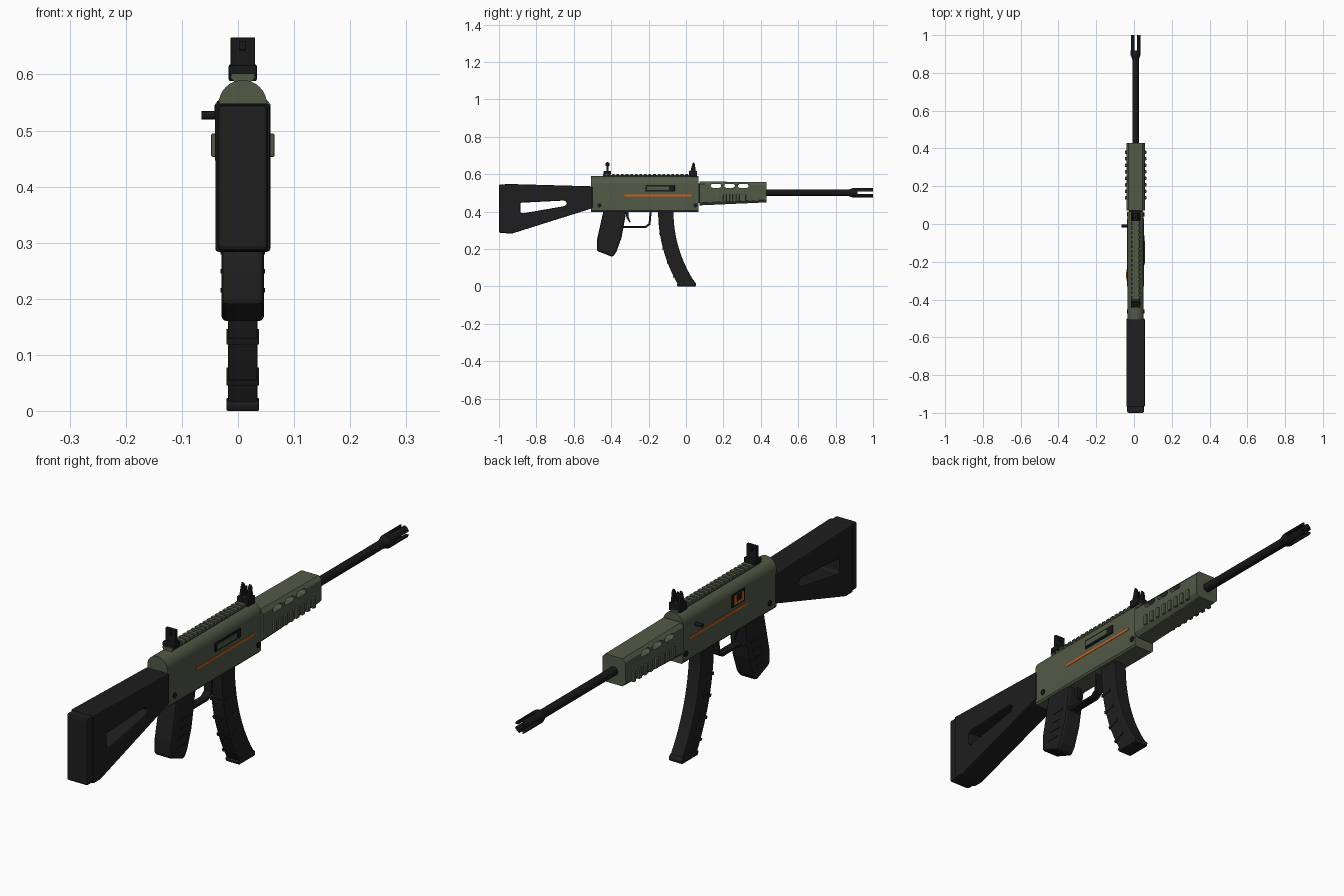
import bpy, bmesh, math
from mathutils import Matrix, Vector

if "Cube" in bpy.data.objects:
    bpy.data.objects.remove(bpy.data.objects["Cube"])

AXIS_X = 0.0085  # centre plane of the body; the side handle offsets the bounds


def material(name, rgb, rough=0.6):
    m = bpy.data.materials.new(name)
    m.use_nodes = True
    m.diffuse_color = (*rgb, 1)
    bsdf = m.node_tree.nodes["Principled BSDF"]
    bsdf.inputs["Base Color"].default_value = (*rgb, 1)
    bsdf.inputs["Roughness"].default_value = rough
    return m


GREEN = material("olive green", (0.085, 0.1, 0.062))
POLYMER = material("black polymer", (0.013, 0.013, 0.014))
METAL = material("black metal", (0.009, 0.009, 0.010))
ORANGE = material("orange", (0.6, 0.11, 0.012))


def finish(name, bm, mat, bevel=0, smooth=False):
    bmesh.ops.recalc_face_normals(bm, faces=bm.faces)
    me = bpy.data.meshes.new(name)
    bm.to_mesh(me)
    bm.free()
    ob = bpy.data.objects.new(name, me)
    ob.location.x = AXIS_X
    bpy.context.collection.objects.link(ob)
    if mat:
        me.materials.append(mat)
    if smooth:
        bpy.ops.object.select_all(action='DESELECT')
        ob.select_set(True)
        bpy.context.view_layer.objects.active = ob
        bpy.ops.object.shade_smooth_by_angle(angle=math.radians(35))
    if bevel:
        b = ob.modifiers.new("bevel", 'BEVEL')
        b.width, b.segments, b.limit_method = bevel, 2, 'ANGLE'
        b.angle_limit = math.radians(30)
    return ob


def prism(name, pts, lo, hi, mat, axis='x', bevel=0, smooth=False):
    """Extrude a (y, z) profile along x, or an (x, z) profile along y."""
    bm = bmesh.new()
    rings = []
    for d in (lo, hi):
        rings.append([bm.verts.new((d, a, b) if axis == 'x' else (a, d, b)) for a, b in pts])
    n = len(pts)
    for r in rings:
        bm.faces.new(r)
    for i in range(n):
        j = (i + 1) % n
        bm.faces.new((rings[0][i], rings[0][j], rings[1][j], rings[1][i]))
    return finish(name, bm, mat, bevel, smooth)


def box(name, x, y, z, mat, bevel=0):
    rect = [(y[0], z[0]), (y[1], z[0]), (y[1], z[1]), (y[0], z[1])]
    return prism(name, rect, x[0], x[1], mat, bevel=bevel)


def rod(name, start, end, r1, mat, r2=None, sides=24):
    a, b = Vector(start), Vector(end)
    bm = bmesh.new()
    rot = (b - a).to_track_quat('Z', 'Y').to_matrix().to_4x4()
    bmesh.ops.create_cone(bm, cap_ends=True, segments=sides, radius1=r1,
                          radius2=r1 if r2 is None else r2, depth=(b - a).length,
                          matrix=Matrix.Translation((a + b) / 2) @ rot)
    return finish(name, bm, mat, smooth=True)


def cut(ob, cutter):
    cutter.hide_render = cutter.hide_viewport = True
    m = ob.modifiers.new("cut", 'BOOLEAN')
    m.operation, m.object, m.solver = 'DIFFERENCE', cutter, 'EXACT'
    # cuts come before the bevel
    ob.modifiers.move(len(ob.modifiers) - 1, 0)


# Receiver: flat sides under a rounded top cover
W = 0.043
dome = [(W * math.cos(t), 0.547 + W * math.sin(t))
        for t in (math.pi * i / 16 for i in range(17))]
section = [(-W, 0.405), (-W + 0.006, 0.398), (W - 0.006, 0.398), (W, 0.405)] + dome
prism("receiver", section, -0.507, 0.067, GREEN, axis='y', smooth=True)

# Top rail with dovetail teeth
box("rail_core", (-0.015, 0.015), (-0.445, 0.06), (0.58, 0.595), GREEN)
tooth = [(-0.015, 0.587), (0.015, 0.587), (0.022, 0.595), (0.02, 0.602), (-0.02, 0.602), (-0.022, 0.595)]
for i in range(21):
    y = -0.445 + i * 0.0245
    prism("rail_tooth", tooth, y, y + 0.014, GREEN, axis='y')

# Handguard, tapered towards the muzzle, with through vents and side ribs
H = 0.0495
guard = [(-0.036, 0.433), (0.036, 0.433), (H, 0.447), (H, 0.547), (0.037, 0.561),
         (-0.037, 0.561), (-H, 0.547), (-H, 0.447)]
handguard = prism("handguard", guard, 0.072, 0.43, GREEN, axis='y', bevel=0.006)
for v in handguard.data.vertices:
    if v.co.y > 0.2:
        v.co.z += 0.016 if v.co.z < 0.5 else -0.004
for y in (0.16, 0.233, 0.306):
    slot = [(y + s * 0.018 + 0.0105 * math.cos(t), 0.5375 + 0.0105 * math.sin(t))
            for s, t0 in ((1, -math.pi / 2), (-1, math.pi / 2))
            for t in (t0 + math.pi * k / 6 for k in range(7))]
    cut(handguard, prism("vent_cutter", slot, -0.1, 0.1, None))
for side in (-1, 1):
    for i in range(8):
        y = 0.13 + i * 0.0345
        box("handguard_rib", (side * 0.045, side * 0.0565), (y, y + 0.017), (0.453, 0.495), GREEN, 0.003)
box("handguard_collar", (-0.036, 0.036), (0.06, 0.08), (0.445, 0.55), METAL)

# Barrel and pronged muzzle
rod("barrel", (0, 0.42, 0.5), (0, 0.9, 0.5), 0.017, METAL)
rod("muzzle_taper", (0, 0.868, 0.5), (0, 0.895, 0.5), 0.017, METAL, r2=0.026)
muzzle = rod("muzzle", (0, 0.893, 0.5), (0, 1.0, 0.5), 0.026, METAL)
cut(muzzle, rod("bore_cutter", (0, 0.91, 0.5), (0, 1.02, 0.5), 0.013, None))
cut(muzzle, box("slot_cutter_tall", (-0.0065, 0.0065), (0.918, 1.03), (0.45, 0.55), None))
cut(muzzle, box("slot_cutter_wide", (-0.05, 0.05), (0.918, 1.03), (0.4935, 0.5065), None))

# Shoulder stock with a triangular opening and butt pad
stock = prism("stock", [(-0.968, 0.548), (-0.5, 0.535), (-0.5, 0.418), (-0.925, 0.284), (-0.968, 0.284)],
              -0.049, 0.049, POLYMER, bevel=0.009)
opening = [(-0.885, 0.447), (-0.65, 0.459), (-0.635, 0.446), (-0.645, 0.43), (-0.875, 0.39), (-0.885, 0.395)]
cut(stock, prism("stock_cutter", opening, -0.1, 0.1, None))
box("butt_pad", (-0.045, 0.045), (-1.0, -0.96), (0.286, 0.546), POLYMER, 0.008)

# Pistol grip with finger ridges
prism("grip", [(-0.44, 0.41), (-0.458, 0.33), (-0.476, 0.25), (-0.477, 0.19), (-0.392, 0.157),
               (-0.372, 0.185), (-0.345, 0.26), (-0.332, 0.33), (-0.318, 0.41)],
      -0.038, 0.038, POLYMER, bevel=0.01)
for i in range(4):
    y, z = -0.374 + i * 0.011, 0.215 + i * 0.034
    rod("grip_ridge", (-0.029, y, z), (0.029, y, z), 0.010, POLYMER, sides=12)
    for side in (-1, 1):
        box("grip_side_ridge", (side * 0.036, side * 0.04), (y - 0.065, y - 0.015), (z - 0.004, z + 0.004), POLYMER)

# Trigger guard strap and trigger
outer = [(-0.345, 0.312), (-0.215, 0.312), (-0.19, 0.33), (-0.183, 0.405)]
inner = [(-0.194, 0.405), (-0.2, 0.336), (-0.219, 0.322), (-0.345, 0.322)]
prism("trigger_guard", outer + inner, -0.016, 0.016, METAL, bevel=0.002)
prism("trigger", [(-0.325, 0.405), (-0.306, 0.405), (-0.307, 0.37), (-0.296, 0.345),
                  (-0.302, 0.342), (-0.318, 0.365)], -0.008, 0.008, METAL)


# Curved magazine swept on an arc, with raised bands
def arc(radius, a0, a1, n):
    return [(0.618 - radius * math.cos(t), 0.4 - radius * math.sin(t))
            for t in (math.radians(a0 + (a1 - a0) * i / n) for i in range(n + 1))]


prism("magazine", arc(0.767, -2, 31, 14) + arc(0.685, 33.5, -2, 14), -0.0265, 0.0265, POLYMER, bevel=0.004)
for a in (9, 15, 21, 27):
    prism("magazine_band", arc(0.770, a - 0.4, a + 0.4, 1) + arc(0.72, a + 0.4, a - 0.4, 1),
          -0.029, 0.029, POLYMER)
prism("magazine_base", [(-0.05, 0.012), (-0.045, 0.0), (0.052, 0.0), (0.055, 0.014), (0.045, 0.024), (-0.04, 0.024)],
      -0.029, 0.029, POLYMER, bevel=0.003)

# Rear sight: base, plate and aperture block
box("rear_sight_base", (-0.025, 0.025), (-0.44, -0.4), (0.598, 0.617), METAL, 0.003)
box("rear_sight_plate", (-0.022, 0.022), (-0.426, -0.414), (0.612, 0.666), METAL, 0.002)
box("rear_sight_aperture", (-0.006, 0.006), (-0.431, -0.409), (0.643, 0.66), METAL, 0.002)

# Front sight: base, two ears and a post
box("front_sight_base", (-0.025, 0.025), (0.015, 0.06), (0.588, 0.618), METAL, 0.003)
ear = [(0.023, 0.612), (0.053, 0.612), (0.047, 0.655), (0.04, 0.665), (0.034, 0.655)]
for side in (-1, 1):
    prism("front_sight_ear", ear, side * 0.011, side * 0.02, METAL)
rod("front_sight_post", (0, 0.038, 0.61), (0, 0.038, 0.656), 0.004, METAL, sides=12)

# Ejection port on the left face
box("port_frame", (0.04, 0.048), (-0.217, -0.06), (0.508, 0.542), METAL, 0.002)
box("port_cover", (0.045, 0.0495), (-0.209, -0.09), (0.515, 0.535), GREEN)

# Side stripes and cross pins on both faces
for side in (-1, 1):
    box("side_stripe", (side * 0.042, side * 0.0445), (-0.33, 0.03), (0.481, 0.490), ORANGE)
    for y in (-0.463, 0.05):
        rod("cross_pin", (side * 0.04, y, 0.433), (side * 0.046, y, 0.433), 0.011, METAL, sides=20)

# Charging handle and selector on the right face
rod("charging_handle", (-0.04, -0.01, 0.527), (-0.0735, -0.01, 0.527), 0.0075, METAL, sides=20)
box("selector_plate", (-0.046, -0.042), (-0.31, -0.23), (0.503, 0.553), METAL, 0.001)
box("selector_mark", (-0.048, -0.045), (-0.30, -0.24), (0.51, 0.546), ORANGE)
box("selector_lever", (-0.05, -0.047), (-0.285, -0.255), (0.521, 0.546), METAL)
